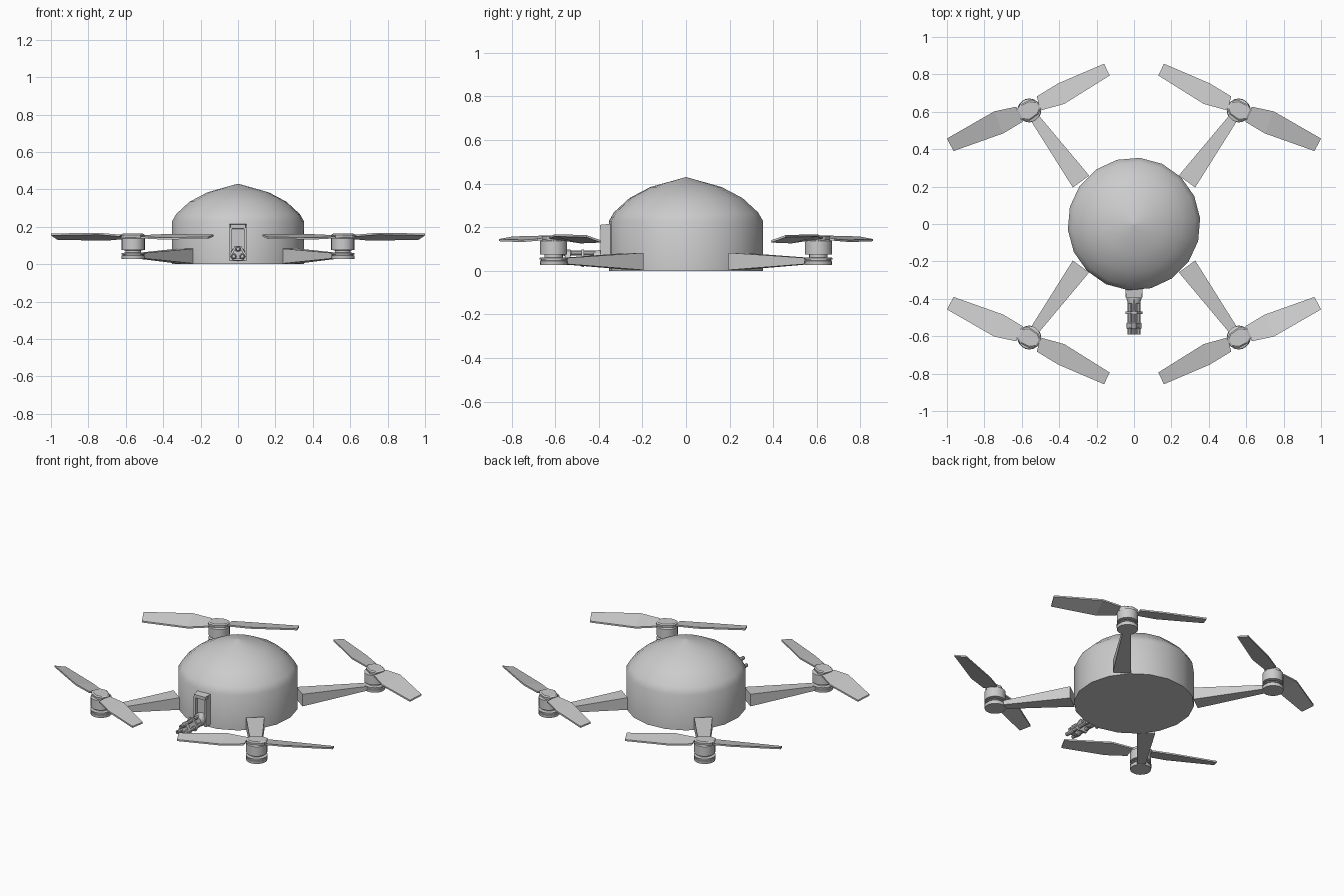
import bpy, bmesh, math
from mathutils import Vector

if "Cube" in bpy.data.objects:
    bpy.data.objects.remove(bpy.data.objects["Cube"])

def finish(bm, name, smooth=False):
    bmesh.ops.recalc_face_normals(bm, faces=bm.faces)
    me = bpy.data.meshes.new(name)
    bm.to_mesh(me)
    bm.free()
    ob = bpy.data.objects.new(name, me)
    bpy.context.collection.objects.link(ob)
    if smooth:
        bpy.ops.object.select_all(action='DESELECT')
        bpy.context.view_layer.objects.active = ob
        ob.select_set(True)
        bpy.ops.object.shade_smooth_by_angle(angle=math.radians(32))
    return ob

def loft(bm, rings):
    """Skin closed rings of points and cap both ends."""
    vs = [[bm.verts.new(p) for p in r] for r in rings]
    n = len(vs[0])
    for a, b in zip(vs, vs[1:]):
        for i in range(n):
            j = (i + 1) % n
            bm.faces.new((a[i], a[j], b[j], b[i]))
    bm.faces.new(vs[0])
    bm.faces.new(vs[-1])

def lathe(bm, profile, n, place, phase=0.0):
    """Profile is (radius, height); place maps (u, v, h) to a point."""
    loft(bm, [[place(r * math.cos(2 * math.pi * i / n + phase),
                     r * math.sin(2 * math.pi * i / n + phase), h)
               for i in range(n)] for r, h in profile])

def box(name, lo, hi, taper=0.0):
    bm = bmesh.new()
    loft(bm, [[(lo[0] + t, y, lo[2] + t), (hi[0] - t, y, lo[2] + t),
               (hi[0] - t, y, hi[2] - t), (lo[0] + t, y, hi[2] - t)]
              for y, t in ((hi[1], 0), (lo[1], taper))])
    return finish(bm, name)

# domed body
bm = bmesh.new()
lathe(bm, [(0.355, 0.0), (0.355, 0.228), (0.332, 0.268), (0.26, 0.334),
           (0.165, 0.384), (0.002, 0.43)], 18,
      lambda u, v, h: (u, v, h), math.radians(5))
finish(bm, "body", True)

MX, MY = 0.56, 0.607
# propeller stations: (low edge, high edge, tilt), root to tip
INNER = [((-0.04, 0.075), (-0.06, 0.0), 0.004),
         ((-0.155, 0.145), (-0.187, 0.035), 0.010),
         ((-0.40, 0.25), (-0.43, 0.187), 0.006)]
OUTER = [((0.035, -0.06), (0.07, 0.02), 0.006),
         ((0.14, -0.123), (0.187, -0.005), 0.016),
         ((0.405, -0.217), (0.44, -0.15), 0.012)]
HUB = [(-0.04, 0.05), (-0.062, 0.012), (-0.05, -0.02), (0.0, -0.055),
       (0.045, -0.05), (0.068, 0.0), (0.05, 0.03), (0.0, 0.055)]

for sx, sy, tag in ((1, 1, "back_right"), (-1, 1, "back_left"),
                    (1, -1, "front_right"), (-1, -1, "front_left")):
    # tapered arm
    d = Vector((0.59, 0.81, 0)).normalized()
    s = Vector((-d.y, d.x, 0))
    tip = Vector((MX, MY, 0))
    bm = bmesh.new()
    rings = []
    for dist, w, z0, z1 in ((0.03, 0.024, 0.033, 0.058), (0.47, 0.054, 0.004, 0.083)):
        c = tip - d * dist
        pts = [c - s * w + Vector((0, 0, z0)), c + s * w + Vector((0, 0, z0)),
               c + s * w + Vector((0, 0, z1)), c - s * w + Vector((0, 0, z1))]
        rings.append([(p.x * sx, p.y * sy, p.z) for p in pts])
    loft(bm, rings)
    finish(bm, "arm_" + tag)

    # motor with base disc and neck
    bm = bmesh.new()
    lathe(bm, [(0.062, 0.027), (0.064, 0.046), (0.058, 0.048), (0.058, 0.052),
               (0.064, 0.053), (0.064, 0.060), (0.042, 0.062), (0.042, 0.074),
               (0.062, 0.076), (0.062, 0.138), (0.05, 0.143)], 20,
          lambda u, v, h: (sx * (MX + u), sy * (MY + v), h))
    finish(bm, "motor_" + tag, True)

    # propeller: two pitched blades and a central hub
    bm = bmesh.new()
    for blade in (INNER, OUTER):
        rings = []
        for (lx, ly), (hx, hy), t in blade:
            z = 0.147
            rings.append([(sx * (MX + px), sy * (MY + py), z + dz)
                          for px, py, dz in ((lx, ly, -t - 0.005), (hx, hy, t - 0.005),
                                             (hx, hy, t + 0.005), (lx, ly, -t + 0.005))])
        loft(bm, rings)
    loft(bm, [[(sx * (MX + x * k), sy * (MY + y * k), z) for x, y in HUB]
              for z, k in ((0.135, 0.95), (0.157, 1.0), (0.163, 0.85))])
    finish(bm, "propeller_" + tag)

# gun mount: back plate, side rails, cap and sill
box("mount_plate", (-0.045, -0.372, 0.018), (0.045, -0.33, 0.21))
for sx, tag in ((-1, "left"), (1, "right")):
    box("mount_rail_" + tag, (sx * 0.038 - 0.007, -0.393, 0.018),
        (sx * 0.038 + 0.007, -0.36, 0.195))
box("mount_cap", (-0.045, -0.395, 0.185), (0.045, -0.345, 0.216), 0.005)

# rotary gun: three barrels held by triangular clamps
GZ = 0.055

def along_y(u, v, h):
    return (u, h, GZ + v)

bm = bmesh.new()
lathe(bm, [(0.04, -0.36), (0.04, -0.40), (0.032, -0.425)], 12, along_y)
finish(bm, "gun_breech", True)

BARRELS = [(0.027 * math.cos(a), 0.027 * math.sin(a))
           for a in (math.pi / 2 + k * 2 * math.pi / 3 for k in range(3))]
for k, (bx, bz) in enumerate(BARRELS):
    bm = bmesh.new()
    lathe(bm, [(0.012, -0.40), (0.012, -0.525), (0.016, -0.53), (0.016, -0.558),
               (0.012, -0.562), (0.012, -0.59), (0.007, -0.59), (0.007, -0.565)],
          10, lambda u, v, h: (bx + u, h, GZ + bz + v))
    finish(bm, "gun_barrel_%d" % (k + 1), True)

def clamp(name, y0, y1, reach, half):
    bm = bmesh.new()
    ring = []
    for k in range(3):
        a = math.pi / 2 + k * 2 * math.pi / 3
        for da in (-half, half):
            ring.append((reach * math.cos(a + da), reach * math.sin(a + da)))
    loft(bm, [[(x, y, GZ + z) for x, z in ring] for y in (y0, y1)])
    finish(bm, name)

clamp("gun_clamp_middle", -0.468, -0.48, 0.046, 0.38)
clamp("gun_clamp_muzzle", -0.53, -0.556, 0.034, 0.4)
